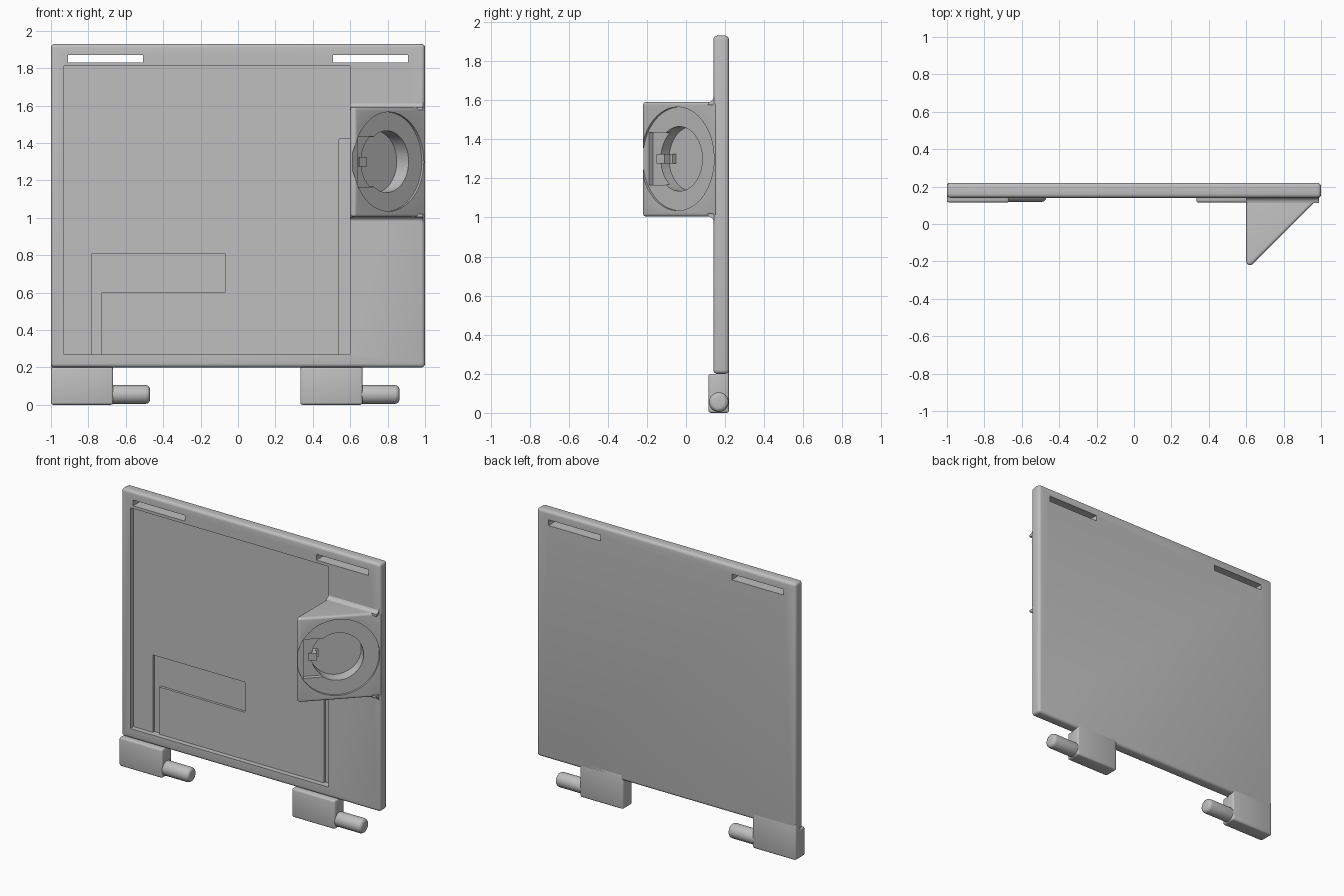
import bpy, bmesh, math
from mathutils import Matrix, Vector

if "Cube" in bpy.data.objects:
    bpy.data.objects.remove(bpy.data.objects["Cube"])

grey = bpy.data.materials.new("plain grey")
grey.use_nodes = True
grey.diffuse_color = (0.52, 0.52, 0.52, 1)
grey.node_tree.nodes["Principled BSDF"].inputs["Base Color"].default_value = grey.diffuse_color

# Local frame of the sloped face: across, up, outward
r = math.sqrt(0.5)
SLOPE = Matrix(((r, 0, r, 0.806), (r, 0, -r, -0.044), (0, 1, 0, 1.3), (0, 0, 0, 1)))
ID = Matrix()


def finish(name, bm, frame=ID):
    bmesh.ops.transform(bm, matrix=frame, verts=bm.verts)
    bmesh.ops.recalc_face_normals(bm, faces=bm.faces)
    me = bpy.data.meshes.new(name)
    bm.to_mesh(me)
    bm.free()
    me.materials.append(grey)
    ob = bpy.data.objects.new(name, me)
    bpy.context.collection.objects.link(ob)
    return ob


def box(name, lo, hi, frame=ID):
    lo, hi = Vector(lo), Vector(hi)
    bm = bmesh.new()
    bmesh.ops.create_cube(bm, size=1)
    bmesh.ops.scale(bm, vec=hi - lo, verts=bm.verts)
    bmesh.ops.translate(bm, vec=(lo + hi) / 2, verts=bm.verts)
    return finish(name, bm, frame)


def cylinder(name, radius, z0, z1, frame):
    bm = bmesh.new()
    bmesh.ops.create_cone(bm, cap_ends=True, segments=64, radius1=radius,
                          radius2=radius, depth=z1 - z0)
    bmesh.ops.translate(bm, vec=(0, 0, (z0 + z1) / 2), verts=bm.verts)
    return finish(name, bm, frame)


def prism(name, points, offset):
    bm = bmesh.new()
    face = bm.faces.new([bm.verts.new(p) for p in points])
    out = bmesh.ops.extrude_face_region(bm, geom=[face])
    moved = [g for g in out["geom"] if isinstance(g, bmesh.types.BMVert)]
    bmesh.ops.translate(bm, vec=offset, verts=moved)
    return finish(name, bm)


def activate(ob):
    bpy.ops.object.select_all(action='DESELECT')
    ob.select_set(True)
    bpy.context.view_layer.objects.active = ob


def bevel(ob, width, segments=4):
    m = ob.modifiers.new("round", 'BEVEL')
    m.width, m.segments = width, segments
    m.limit_method, m.angle_limit = 'ANGLE', math.radians(50)
    activate(ob)
    bpy.ops.object.modifier_apply(modifier=m.name)


def cut(ob, cutters):
    activate(ob)
    for c in cutters:
        m = ob.modifiers.new("cut", 'BOOLEAN')
        m.operation, m.solver, m.object = 'DIFFERENCE', 'EXACT', c
        bpy.ops.object.modifier_apply(modifier=m.name)


def smooth(ob):
    activate(ob)
    bpy.ops.object.shade_smooth_by_angle(angle=math.radians(32))


# Main panel and the corner bracket with its rounded tip
panel = box("panel", (-1, 0.14, 0.2), (1, 0.22, 1.93))
bevel(panel, 0.02)
tip = [(0.62 + 0.02 * math.cos(math.radians(a)), -0.2 + 0.02 * math.sin(math.radians(a)), 1.005)
       for a in range(180, 316, 27)]
bracket = prism("corner_bracket", [(0.6, 0.17, 1.005)] + tip + [(1, 0.15, 1.005), (1, 0.17, 1.005)],
                (0, 0, 0.585))
bevel(bracket, 0.015)

# Round seat, deep well and side notch in the sloped face
seat_cuts = [cylinder("seat_cutter", 0.265, -0.015, 0.1, SLOPE),
             cylinder("well_cutter", 0.165, -0.105, 0.1, SLOPE),
             box("notch_cutter", (-0.222, -0.135, -0.045), (-0.1, 0.135, 0.05), SLOPE)]
cut(bracket, seat_cuts)

# Shallow tray, cable grooves and strap slots in the panel
panel_cuts = [box("tray_cutter", (-0.93, 0.1, 0.27), (0.6, 0.175, 1.81)),
              box("side_groove_cutter", (0.54, 0.12, 0.27), (0.6, 0.192, 1.42)),
              prism("bent_groove_cutter",
                    [(x, 0.12, z) for x, z in ((-0.78, 0.27), (-0.73, 0.27), (-0.73, 0.6),
                                               (-0.07, 0.6), (-0.07, 0.81), (-0.78, 0.81))],
                    (0, 0.072, 0))]
for s in (-1, 1):
    panel_cuts.append(box("slot_cutter", (s * 0.708 - 0.2, 0, 1.83), (s * 0.708 + 0.2, 0.4, 1.87)))
cut(panel, panel_cuts + seat_cuts)
for c in seat_cuts + panel_cuts:
    bpy.data.objects.remove(c)
smooth(panel)
smooth(bracket)

# Small contact tabs in the well
box("contact_tab", (-0.185, -0.025, -0.075), (-0.13, 0.025, -0.035), SLOPE)
box("contact_foot", (-0.16, -0.025, -0.108), (-0.115, 0.025, -0.08), SLOPE)

# Concave fillets where the bracket meets the panel
for name, z, s in (("upper_fillet", 1.585, 1), ("lower_fillet", 1.01, -1)):
    arc = [(0.6, 0.112 + 0.03 * math.sin(a), z + s * (0.035 - 0.03 * math.cos(a)))
           for a in (i * math.pi / 10 for i in range(6))]
    smooth(prism(name, arc + [(0.6, 0.16, z + s * 0.035), (0.6, 0.16, z - s * 0.01),
                              (0.6, 0.112, z - s * 0.01)], (0.39, 0, 0)))

# Hinge knuckles with their pins
for side, x in (("right", -1), ("left", 0.333)):
    knuckle = prism(side + "_hinge_knuckle",
                    [(x, 0.22, 0), (x, 0.22, 0.25), (x, 0.18, 0.25), (x, 0.165, 0.2),
                     (x, 0.115, 0.2), (x, 0.115, 0)], (0.333, 0, 0))
    bevel(knuckle, 0.012, 3)
    smooth(knuckle)
    along_x = Matrix.Translation((x, 0.168, 0.055)) @ Matrix.Rotation(math.pi / 2, 4, 'Y')
    pin = cylinder(side + "_hinge_pin", 0.05, 0.3, 0.53, along_x)
    bevel(pin, 0.023)
    smooth(pin)
